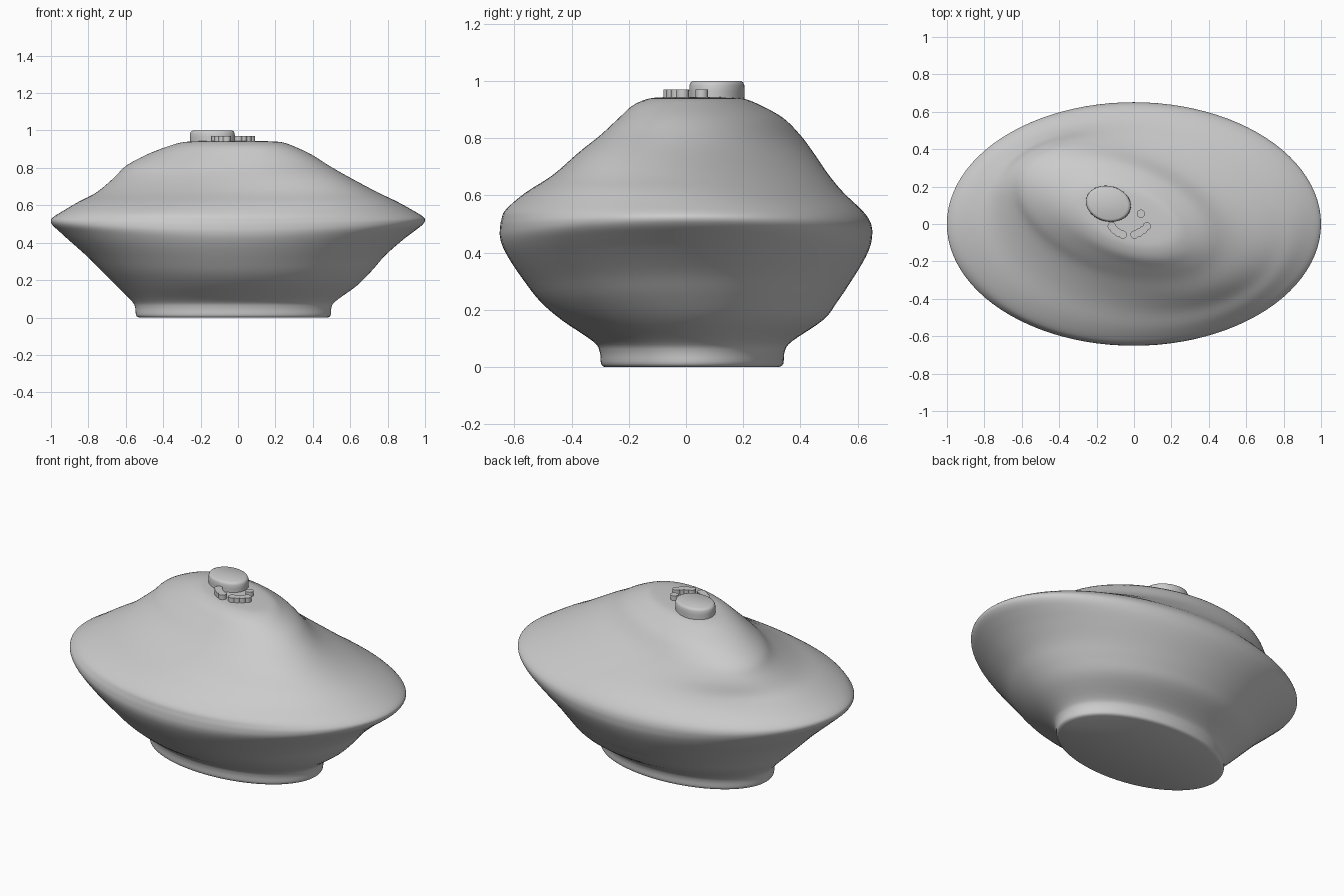
import bpy, bmesh
from math import cos, sin, tau, radians
from mathutils import Matrix

if "Cube" in bpy.data.objects:
    bpy.data.objects.remove(bpy.data.objects["Cube"])

# Body outline levels: z at the sides, z at front/back, left x, right x, front y, back y
LEVELS = [
    (0.0, 0.0, -.53, .48, -.285, .325), (.012, .012, -.545, .495, -.297, .34),
    (.055, .055, -.55, .50, -.302, .345), (.09, .09, -.57, .525, -.325, .37),
    (.17, .165, -.65, .635, -.435, .48), (.25, .23, -.73, .715, -.51, .53),
    (.33, .30, -.81, .785, -.565, .577), (.41, .37, -.90, .875, -.613, .62),
    (.46, .42, -.955, .94, -.64, .643), (.495, .455, -.992, .985, -.65, .65),
    (.52, .485, -1.0, 1.0, -.65, .65), (.54, .515, -.983, .988, -.645, .64),
    (.57, .55, -.935, .94, -.63, .613), (.62, .61, -.85, .85, -.56, .55),
    (.67, .67, -.755, .745, -.467, .50), (.75, .75, -.66, .595, -.375, .445),
    (.81, .81, -.60, .49, -.30, .40), (.87, .87, -.49, .395, -.235, .34),
    (.915, .915, -.375, .30, -.185, .26), (.938, .938, -.29, .23, -.13, .20),
    (.943, .943, -.20, .14, -.08, .13),
]


def smooth_rows(rows, steps=4):
    """Catmull-Rom interpolation between outline levels."""
    out = []
    for i in range(len(rows) - 1):
        quad = [rows[max(i - 1, 0)], rows[i], rows[i + 1], rows[min(i + 2, len(rows) - 1)]]
        for s in range(steps):
            t = s / steps
            out.append(tuple(.5 * (2 * b + (c - a) * t + (2 * a - 5 * b + 4 * c - d) * t * t
                                   + (3 * b - a - 3 * c + d) * t ** 3) for a, b, c, d in zip(*quad)))
    return out + [rows[-1]]


def loft(name, rows, n, angle, matrix=None, skew=0):
    """Stack of ellipses, capped at both ends; skew turns the upper ones clockwise."""
    bm = bmesh.new()
    rings = []
    for zx, zy, x0, x1, y0, y1 in rows:
        cx, cy, rx, ry = (x0 + x1) / 2, (y0 + y1) / 2, (x1 - x0) / 2, (y1 - y0) / 2
        f = min(max((zx - .56) / .24, 0), 1)
        phi = skew * f * f * (3 - 2 * f)
        ring = []
        for k in range(n):
            t = tau * k / n + phi / 2
            z = zx + (zy - zx) * sin(t) ** 2
            ring.append(bm.verts.new((cx + rx * cos(t - phi / 2 - phi / 2 + phi / 2),
                                      cy + ry * sin(t - phi * 1.5), z)))
        rings.append(ring)
    for a, b in zip(rings, rings[1:]):
        for k in range(n):
            j = (k + 1) % n
            bm.faces.new((a[k], a[j], b[j], b[k]))
    bm.faces.new(rings[0][::-1])
    bm.faces.new(rings[-1])
    mesh = bpy.data.meshes.new(name)
    bm.to_mesh(mesh)
    bm.free()
    obj = bpy.data.objects.new(name, mesh)
    bpy.context.collection.objects.link(obj)
    if matrix:
        obj.matrix_world = matrix
    bpy.ops.object.select_all(action='DESELECT')
    obj.select_set(True)
    bpy.context.view_layer.objects.active = obj
    bpy.ops.object.shade_smooth_by_angle(angle=radians(angle))
    return obj


# Main body with flared rim, foot and slightly turned crown
loft("body", smooth_rows(LEVELS), 96, 40, skew=radians(24))

# Oval knob beside the centre of the crown
knob = [(.90, .98), (.965, 1.0), (.985, .99), (.995, .95), (1.0, .86)]
loft("knob", [(z, z, -.122 * s, .122 * s, -.095 * s, .095 * s) for z, s in knob], 48, 50,
     Matrix.Translation((-.137, .108, 0)) @ Matrix.Rotation(radians(-14), 4, 'Z'))

# Small studs: two short curved rows and one single stud
studs = [(.037, .055), (-.119, -.012), (-.104, -.031), (-.084, -.046), (-.060, -.057),
         (.003, -.057), (.027, -.046), (.050, -.031), (.069, -.012)]
r = .022
for i, (x, y) in enumerate(studs):
    loft(f"stud_{i + 1}", [(z, z, -r, r, -r, r) for z in (.90, .97)], 20, 40,
         Matrix.Translation((x, y, 0)))
